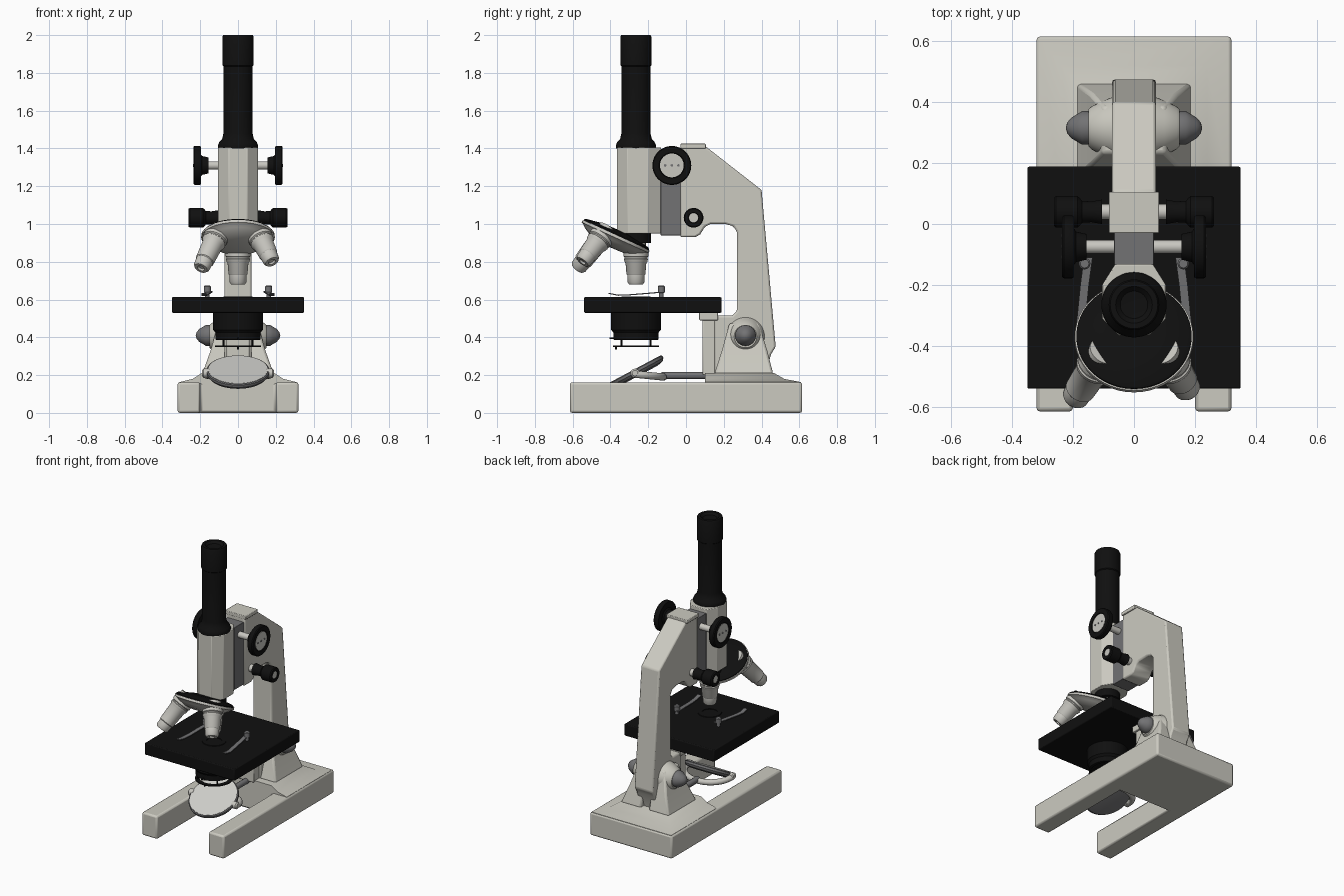
import bpy, bmesh, math
from mathutils import Vector

if "Cube" in bpy.data.objects:
    bpy.data.objects.remove(bpy.data.objects["Cube"])


def material(name, r, g, b):
    m = bpy.data.materials.new(name)
    m.diffuse_color = (r, g, b, 1)
    m.use_nodes = True
    m.node_tree.nodes["Principled BSDF"].inputs["Base Color"].default_value = m.diffuse_color
    return m


CREAM = material("cream_enamel", 0.60, 0.59, 0.53)
BLACK = material("black_paint", 0.005, 0.005, 0.005)
SILVER = material("polished_metal", 0.58, 0.57, 0.53)
GREY = material("dark_metal", 0.17, 0.17, 0.175)
GLASS = material("mirror_glass", 0.62, 0.62, 0.59)


def finish(name, bm, mat, bevel=0, angle=35):
    bmesh.ops.remove_doubles(bm, verts=bm.verts, dist=1e-5)
    bmesh.ops.recalc_face_normals(bm, faces=bm.faces)
    me = bpy.data.meshes.new(name)
    bm.to_mesh(me)
    bm.free()
    me.materials.append(mat)
    ob = bpy.data.objects.new(name, me)
    bpy.context.collection.objects.link(ob)
    if bevel:
        mod = ob.modifiers.new("bevel", 'BEVEL')
        mod.width, mod.segments, mod.limit_method = bevel, 2, 'ANGLE'
    bpy.ops.object.select_all(action='DESELECT')
    ob.select_set(True)
    bpy.context.view_layer.objects.active = ob
    bpy.ops.object.shade_smooth_by_angle(angle=math.radians(angle))
    return ob


def loft(name, sections, mat, bevel=0, angle=35):
    """Skin matching point loops and cap both ends."""
    bm = bmesh.new()
    rings = [[bm.verts.new(p) for p in s] for s in sections]
    n = len(rings[0])
    for a, b in zip(rings, rings[1:]):
        for i in range(n):
            j = (i + 1) % n
            bm.faces.new((a[i], a[j], b[j], b[i]))
    bm.faces.new(rings[0])
    bm.faces.new(rings[-1])
    return finish(name, bm, mat, bevel, angle)


def rect(x0, x1, y0, y1, z):
    return [(x0, y0, z), (x1, y0, z), (x1, y1, z), (x0, y1, z)]


def box(name, x0, x1, y0, y1, z0, z1, mat, bevel=0):
    return loft(name, [rect(x0, x1, y0, y1, z0), rect(x0, x1, y0, y1, z1)], mat, bevel)


def lathe(name, profile, origin, axis, mat, n=40):
    """Spin (radius, height) points around an axis through origin."""
    q = Vector((0, 0, 1)).rotation_difference(Vector(axis).normalized())
    o = Vector(origin)
    bm = bmesh.new()
    rings = []
    for r, h in profile:
        rings.append([bm.verts.new(o + q @ Vector((r * math.cos(t), r * math.sin(t), h)))
                      for t in (2 * math.pi * i / n for i in range(n))])
    for a, b in zip(rings, rings[1:]):
        for i in range(n):
            j = (i + 1) % n
            bm.faces.new((a[i], a[j], b[j], b[i]))
    return finish(name, bm, mat)


def tube(name, pts, radius, mat):
    cu = bpy.data.curves.new(name, 'CURVE')
    cu.dimensions, cu.bevel_depth, cu.bevel_resolution, cu.use_fill_caps = '3D', radius, 3, True
    sp = cu.splines.new('POLY')
    sp.points.add(len(pts) - 1)
    for p, c in zip(sp.points, pts):
        p.co = (*c, 1)
    cu.materials.append(mat)
    ob = bpy.data.objects.new(name, cu)
    bpy.context.collection.objects.link(ob)
    bpy.ops.object.select_all(action='DESELECT')
    ob.select_set(True)
    bpy.context.view_layer.objects.active = ob
    bpy.ops.object.convert(target='MESH')


# U-shaped foot
u = [(-.32, -.615), (-.2, -.615), (-.2, .1), (.2, .1), (.2, -.615), (.32, -.615), (.32, .615), (-.32, .615)]
loft("base", [[(x, y, z) for x, y in u] for z in (0, .162)], CREAM, .012)

# sloping pedestal and the two cheeks that hold the arm
loft("pedestal", [rect(-x, x, a, b, z) for x, a, b, z in
                  ((.31, .1, .608, .15), (.31, .1, .608, .163), (.24, .1, .52, .18), (.19, .1, .465, .212))], CREAM)
for s, side in ((-1, "left"), (1, "right")):
    loft(side + "_cheek", [rect(s * .03, s * x, a, b, z) for x, a, b, z in
                           ((.19, .15, .462, .205), (.145, .19, .43, .33), (.105, .23, .385, .475))], CREAM, .012)
    lathe(side + "_cheek_boss", [(0, .05), (.105, .06), (.09, .1), (.07, .14), (.06, .15), (0, .15)],
          (0, .315, .405), (s, 0, 0), CREAM)
    lathe(side + "_pivot_knob", [(0, .148), (.055, .148), (.055, .17), (.046, .185), (.034, .205),
                                 (.018, .219), (0, .224)], (0, .315, .41), (s, 0, 0), GREY)

# curved arm
arm = [(-.03, 1.41), (.105, 1.41), (.4, 1.18), (.475, .35), (.45, .31), (.42, .2), (.15, .2), (.15, .5),
       (.15, .515), (.245, .515), (.27, .54), (.27, .96), (.25, .988), (.21, 1.0), (.13, 1.0), (.1, .985),
       (.075, .945), (.05, .93), (-.03, .93)]
loft("arm", [[(x, y, z) for y, z in arm] for x in (-.072, .072)], CREAM, .01)
box("arm_cap", -.082, .082, -.03, .105, 1.4, 1.425, CREAM, .004)
box("stage_post", -.06, .06, .088, .16, .2, .515, CREAM, .006)
box("stage_bracket", -.075, .075, .07, .17, .49, .535, CREAM, .004)

# focusing slide and eight-sided body
box("focus_slide", -.065, .065, -.135, -.025, .94, 1.38, GREY, .003)
body = [(-.05, -.365), (.05, -.365), (.105, -.31), (.105, -.2), (.062, -.132),
        (-.062, -.132), (-.105, -.2), (-.105, -.31)]
loft("body_block", [[(x, y, z) for x, y in body] for z in (.95, 1.405)], CREAM, .004, 20)

# eyepiece tube with a recessed lens
lathe("eyepiece_tube", [(0, 1.4), (.105, 1.4), (.107, 1.415), (.1, 1.432), (.084, 1.45), (.077, 1.48), (.077, 1.835),
                        (.083, 1.84), (.083, 1.99), (.078, 2.0), (.06, 2.0), (.045, 1.985), (0, 1.98)],
      (0, -.265, 0), (0, 0, 1), BLACK, 48)

# focus wheels
for s, side in ((-1, "left"), (1, "right")):
    c = (0, -.075, 1.31)
    lathe(side + "_coarse_shaft", [(0, .05), (.022, .05), (.022, .17), (0, .17)], c, (s, 0, 0), SILVER, 24)
    lathe(side + "_coarse_wheel", [(0, .155), (.042, .155), (.05, .19), (.06, .197), (.1, .197), (.103, .203),
                                   (.103, .23), (.098, .236), (.068, .236), (.066, .231), (0, .231)],
          c, (s, 0, 0), BLACK, 48)
    lathe(side + "_coarse_plate", [(0, .23), (.063, .23), (.063, .234), (0, .234)], c, (s, 0, 0), SILVER)
    for k in (-.035, 0, .035):
        lathe(side + "_coarse_screw", [(0, .233), (.007, .233), (.007, .237), (0, .237)],
              (0, c[1] + k, c[2]), (s, 0, 0), GREY, 12)
    c = (0, .04, 1.033)
    lathe(side + "_fine_shaft", [(0, .06), (.025, .06), (.025, .12), (0, .12)], c, (s, 0, 0), SILVER, 24)
    lathe(side + "_fine_knob", [(0, .105), (.04, .105), (.034, .14), (.036, .17), (.047, .18), (.052, .186),
                                (.052, .255), (.047, .262), (.028, .262), (.026, .256), (0, .256)],
          c, (s, 0, 0), BLACK)
    lathe(side + "_fine_cap", [(0, .254), (.025, .254), (.025, .259), (0, .259)], c, (s, 0, 0), SILVER, 24)

# tilted revolving nosepiece
centre = Vector((0, -.365, .95))
down = Vector((0, -.416, -.909))
radial = Vector((0, .909, -.416))
lathe("nosepiece_top", [(0, -.02), (.09, -.018), (.18, -.002), (.189, .004), (.189, .012), (0, .012)],
      centre, down, BLACK, 48)
lathe("nosepiece_dome", [(0, .01), (.194, .01), (.195, .024), (.185, .028), (.17, .042), (.13, .066),
                         (.07, .08), (0, .082)], centre, down, SILVER, 48)
lathe("nosepiece_neck", [(0, .9), (.08, .9), (.08, .952), (0, .952)], (0, -.265, 0), (0, 0, 1), BLACK)

# three objectives fanned around the nosepiece axis
for name, turn, length in (("short", 0, .225), ("right", 120, .235), ("left", -120, .28)):
    t = math.radians(turn)
    out = radial * math.cos(t) + Vector((math.sin(t), 0, 0))
    d = down * .909 + out * .416
    L = length
    lathe(name + "_objective", [(0, 0), (.052, 0), (.052, .04), (.066, .045), (.066, .075), (.06, .08), (.06, .086),
                                (.064, .09), (.06, .105), (.055, .112), (.05, L - .055), (.046, L - .05),
                                (.044, L - .012), (.036, L), (.02, L), (.015, L - .01), (0, L - .01)],
          centre + out * .11, d, SILVER)

# stage, light opening and slide clips
box("stage", -.35, .35, -.54, .188, .53, .613, BLACK, .006)
lathe("stage_opening_ring", [(.05, .61), (.05, .617), (.075, .617), (.078, .61)], (0, -.265, 0), (0, 0, 1), BLACK)
for s, side in ((-1, "left"), (1, "right")):
    lathe(side + "_clip_post", [(0, .6), (.012, .6), (.012, .635), (.019, .638), (.019, .668), (.014, .674), (0, .674)],
          (s * .162, -.13, 0), (0, 0, 1), GREY, 20)
    path = ((.15, -.11, .638), (.162, -.2, .63), (.172, -.3, .622), (.18, -.36, .62), (.18, -.41, .63))
    loft(side + "_stage_clip", [[(s * (x + a), y, z + b) for a, b in
                                 ((-.014, 0), (.014, 0), (.014, .006), (-.014, .006))] for x, y, z in path], GREY)

# condenser and filter ring under the stage
lathe("condenser", [(0, .535), (.132, .535), (.132, .44), (.125, .432), (.12, .425), (.12, .388), (.105, .385),
                    (.08, .4), (0, .4)], (0, -.265, 0), (0, 0, 1), BLACK, 48)
lathe("filter_ring", [(.095, .35), (.122, .35), (.122, .357), (.095, .357), (.095, .35)],
      (0, -.265, 0), (0, 0, 1), BLACK)
for i in range(4):
    t = math.pi / 4 + i * math.pi / 2
    x, y = .108 * math.cos(t), -.265 + .108 * math.sin(t)
    tube("filter_pin", [(x, y, .35), (x, y, .395)], .005, BLACK)
tube("iris_lever", [(0, -.36, .395), (0, -.405, .395)], .005, BLACK)
tube("filter_handle", [(0, -.37, .353), (0, -.37, .335)], .006, BLACK)

# tilting mirror, fork and support rod
mc, mn = (0, -.27, .22), (0, -.47, .88)
lathe("mirror_rim", [(0, -.03), (.12, -.03), (.155, -.022), (.166, -.008), (.166, .006), (.16, .01), (0, .006)],
      mc, mn, GREY, 48)
lathe("mirror_face", [(0, .005), (.157, .005), (.157, .011), (0, .011)], mc, mn, GLASS, 48)
fork = [(.172 * math.cos(t), -.27 + .15 * math.sin(t), .205 - .015 * math.sin(t))
        for t in (math.pi * i / 16 for i in range(17))]
tube("mirror_fork", fork, .02, SILVER)
for s in (-1, 1):
    lathe("mirror_pivot", [(0, .15), (.024, .15), (.024, .182), (.015, .19), (0, .19)],
          (0, -.27, .21), (s, 0, 0), SILVER, 20)
tube("mirror_rod", [(0, -.13, .198), (0, .12, .198)], .02, GREY)
